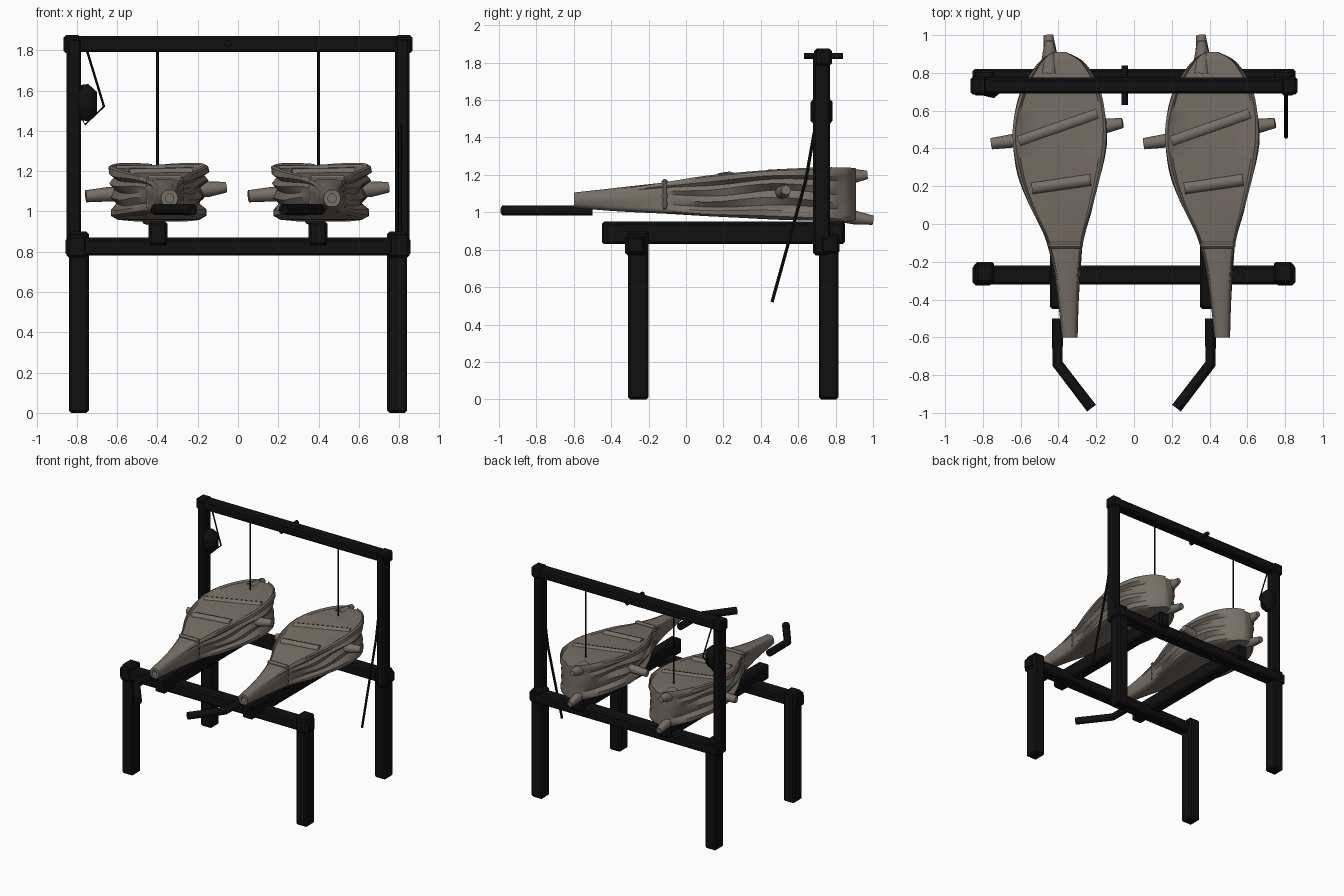
import bpy, bmesh, math
from mathutils import Vector

if "Cube" in bpy.data.objects:
    bpy.data.objects.remove(bpy.data.objects["Cube"])


def material(name, colour):
    m = bpy.data.materials.new(name)
    m.use_nodes = True
    m.diffuse_color = (*colour, 1)
    m.node_tree.nodes["Principled BSDF"].inputs["Base Color"].default_value = (*colour, 1)
    return m


BLACK = material("charred black", (0.005, 0.005, 0.005))
HIDE = material("grey brown hide", (0.19, 0.16, 0.135))


def finish(name, bm, mat, angle=35):
    bmesh.ops.recalc_face_normals(bm, faces=bm.faces[:])
    me = bpy.data.meshes.new(name)
    bm.to_mesh(me)
    bm.free()
    me.materials.append(mat)
    ob = bpy.data.objects.new(name, me)
    bpy.context.collection.objects.link(ob)
    bpy.ops.object.select_all(action="DESELECT")
    ob.select_set(True)
    bpy.context.view_layer.objects.active = ob
    bpy.ops.object.shade_smooth_by_angle(angle=math.radians(angle))
    return ob


def beam(name, x, y, z, mat=BLACK, bevel=0.012):
    """Bevelled box given by its (min, max) range on each axis."""
    bm = bmesh.new()
    bmesh.ops.create_cube(bm, size=1)
    for v in bm.verts:
        v.co = [(a + b) / 2 + c * (b - a) for (a, b), c in zip((x, y, z), v.co)]
    bmesh.ops.bevel(bm, geom=bm.edges[:], offset=bevel, segments=1, affect="EDGES")
    return finish(name, bm, mat, 25)


def rod(name, points, radii, mat=BLACK, sides=10):
    """Round bar swept along a path, mitred at its bends."""
    pts = [Vector(p) for p in points]
    if not isinstance(radii, (list, tuple)):
        radii = [radii] * len(pts)
    bm = bmesh.new()
    rings = []
    for i, p in enumerate(pts):
        t = (pts[min(i + 1, len(pts) - 1)] - pts[max(i - 1, 0)]).normalized()
        up = Vector((0, 0, 1)) if abs(t.z) < 0.8 else Vector((0, 1, 0))
        u = t.cross(up).normalized()
        w = u.cross(t)
        angles = [math.tau * k / sides for k in range(sides)]
        rings.append([bm.verts.new(p + radii[i] * (u * math.cos(a) + w * math.sin(a)))
                      for a in angles])
    bridge(bm, rings)
    bm.faces.new(rings[0])
    bm.faces.new(rings[-1])
    return finish(name, bm, mat, 50)


def bridge(bm, rings):
    for a, b in zip(rings, rings[1:]):
        for k in range(len(a)):
            n = (k + 1) % len(a)
            bm.faces.new((a[k], a[n], b[n], b[k]))


# Stand: legs, posts and rails
for s, side in ((1, "left"), (-1, "right")):
    def span(a, b):
        return (min(s * a, s * b), max(s * a, s * b))
    beam(f"front_leg_{side}", span(0.74, 0.84), (-0.31, -0.2), (0, 0.9))
    beam(f"back_leg_{side}", span(0.74, 0.84), (0.71, 0.815), (0, 0.89))
    beam(f"upright_post_{side}", span(0.78, 0.85), (0.68, 0.77), (0.77, 1.86))
    beam(f"front_joint_{side}", span(0.75, 0.85), (-0.325, -0.21), (0.77, 0.88))
    beam(f"top_joint_{side}", span(0.78, 0.865), (0.685, 0.78), (1.785, 1.875))
    beam(f"bellows_support_{side}", span(0.35, 0.445), (-0.45, 0.85), (0.83, 0.95))
    # Bent pull handle in front of each bellows
    rod(f"crank_handle_{side}", [(s * 0.405, -0.5, 1.01), (s * 0.405, -0.74, 1.01),
                                 (s * 0.225, -0.975, 1.01)], 0.029)
    rod(f"hanging_cord_{side}", [(s * 0.4, 0.73, 1.8), (s * 0.4, 0.73, 1.23)], 0.007, sides=6)
beam("front_rail", (-0.855, 0.855), (-0.32, -0.22), (0.78, 0.87))
beam("back_rail", (-0.855, 0.855), (0.72, 0.82), (0.78, 0.87))
beam("top_rail", (-0.85, 0.85), (0.69, 0.775), (1.79, 1.87))
rod("top_peg", [(-0.05, 0.63, 1.835), (-0.05, 0.84, 1.835)], 0.017)
rod("poker", [(0.805, 0.69, 1.45), (0.805, 0.64, 1.17), (0.805, 0.46, 0.52)], 0.01, sides=6)

# Pouch hung from the right post on a slack cord
rod("pouch_cord", [(-0.75, 0.73, 1.8), (-0.665, 0.73, 1.52), (-0.76, 0.73, 1.43),
                   (-0.79, 0.73, 1.5)], 0.006, sides=6)
rod("pouch", [(-0.76, 0.725, 1.45), (-0.755, 0.725, 1.49), (-0.755, 0.725, 1.59),
              (-0.76, 0.725, 1.63)], [0.025, 0.06, 0.06, 0.02], sides=7)

# Bellows stations: y, centre x, half width, bottom z, top z, roundness
STATIONS = [(-0.6, 0.055, 0.042, 1.02, 1.11, 1), (-0.35, 0.045, 0.062, 1.0, 1.14, 0.8),
            (-0.1, 0.03, 0.1, 0.99, 1.17, 0.3), (0.1, 0.01, 0.17, 0.98, 1.195, 0),
            (0.3, 0, 0.228, 0.97, 1.215, 0), (0.5, 0, 0.25, 0.96, 1.23, 0),
            (0.7, 0.01, 0.212, 0.955, 1.24, 0), (0.85, 0.01, 0.125, 0.95, 1.24, 0),
            (0.91, 0.0, 0.035, 0.96, 1.235, 0)]
# Half section: share of width and height, from bottom board over the folds to the rim
HALF = [(0.4, 0), (0.82, 0), (0.95, 0.06), (0.95, 0.16), (0.82, 0.26), (0.93, 0.4),
        (0.84, 0.54), (0.96, 0.68), (0.88, 0.78), (1, 0.86), (0.99, 0.97), (0.93, 1),
        (0.87, 0.95), (0.45, 0.95)]
SECTION = HALF + [(-w, h) for w, h in reversed(HALF)]


def station(t):
    """Smooth blend through the stations, t running from 0 to their count."""
    i = min(int(t), len(STATIONS) - 2)
    f = t - i
    p = [STATIONS[min(max(i + k, 0), len(STATIONS) - 1)] for k in (-1, 0, 1, 2)]
    return [b + 0.5 * f * (c - a + f * (2 * a - 5 * b + 4 * c - d + f * (3 * (b - c) + d - a)))
            for a, b, c, d in zip(*p)]


def bellows(side, ox):
    bm = bmesh.new()
    rings = []
    steps = 5
    for j in range(steps * (len(STATIONS) - 1) + 1):
        y, cx, hw, zb, zt, rnd = station(j / steps)
        rnd = min(max(rnd, 0), 1)
        ring = []
        for w, h in SECTION:
            a = math.atan2(h - 0.48, w * 0.5)
            w2 = w + rnd * (math.cos(a) - w)
            h2 = h + rnd * (0.5 + 0.5 * math.sin(a) - h)
            # Creased hide between the two boards
            crease = math.sin(math.pi * h) * (1 - rnd)
            w2 *= 1 + 0.05 * crease * math.sin(13 * y + 8 * h + 2 * w)
            h2 += 0.05 * crease * math.sin(9 * y + 4 * w)
            ring.append(bm.verts.new((ox + cx + w2 * hw, y, zb + h2 * (zt - zb))))
        rings.append(ring)
    # Hollow nozzle mouth
    mid = Vector((ox + 0.055, -0.6, 1.065))
    lip = [bm.verts.new(mid + (v.co - mid) * 0.5) for v in rings[0]]
    bore = [bm.verts.new(v.co + Vector((0, 0.09, 0))) for v in lip]
    rings = [bore, lip] + rings
    bridge(bm, rings)
    bm.faces.new(bore)
    bm.faces.new(rings[-1])
    finish(f"bellows_body_{side}", bm, HIDE, 40)

    # Carrying bar through the body, battens on the lid, collar and tail grips
    rod(f"side_bar_{side}", [(ox - 0.36, 0.425, 1.075), (ox - 0.25, 0.44, 1.085),
                             (ox + 0.25, 0.52, 1.11), (ox + 0.335, 0.535, 1.12)],
        [0.03, 0.036, 0.038, 0.027], HIDE, 8)
    for n, (a, b) in enumerate((((-0.215, 0.44, 1.205), (0.2, 0.585, 1.215)),
                                ((-0.145, 0.19, 1.185), (0.165, 0.235, 1.192)))):
        bat = rod(f"lid_batten_{n}_{side}", [(ox + a[0], *a[1:]), (ox + b[0], *b[1:])],
                  0.032, HIDE, 8)
        for v in bat.data.vertices:
            v.co.z = 1.2 + (v.co.z - 1.2) * 0.75
    beam(f"neck_strap_{side}", (ox - 0.06, ox + 0.125), (-0.13, -0.095), (1.01, 1.178), HIDE)
    rod(f"upper_grip_{side}", [(ox - 0.055, 0.8, 1.19), (ox - 0.052, 0.91, 1.195),
                               (ox - 0.055, 0.97, 1.2)], [0.05, 0.036, 0.022], HIDE, 8)
    rod(f"lower_grip_{side}", [(ox - 0.04, 0.78, 1.0), (ox - 0.05, 0.91, 0.97),
                               (ox - 0.058, 1.0, 0.958)], [0.045, 0.036, 0.025], HIDE, 8)


bellows("right", -0.395)
bellows("left", 0.412)
